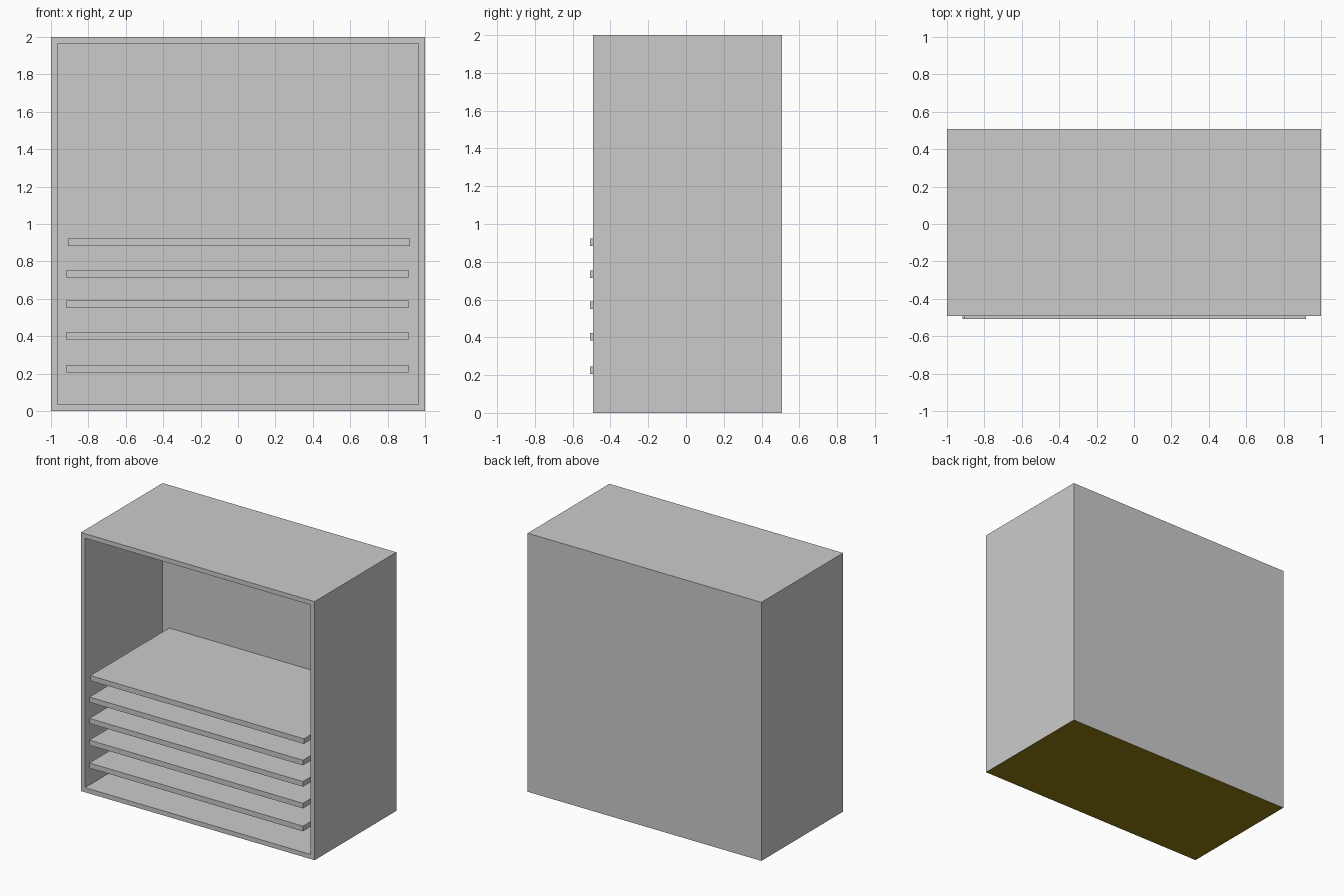
import bpy
import bmesh
from mathutils import Vector

if "Cube" in bpy.data.objects:
    bpy.data.objects.remove(bpy.data.objects["Cube"])


def material(name, rgb):
    m = bpy.data.materials.new(name)
    m.diffuse_color = (*rgb, 1.0)
    m.use_nodes = True
    m.node_tree.nodes["Principled BSDF"].inputs["Base Color"].default_value = m.diffuse_color
    return m


GREY = material("light_grey", (0.6, 0.6, 0.6))
OLIVE = material("dark_olive", (0.29, 0.215, 0.006))

FRONT, BACK, WALL = -0.492, 0.507, 0.05


def box(bm, lo, hi):
    verts = bmesh.ops.create_cube(bm, size=1)["verts"]
    lo, hi = Vector(lo), Vector(hi)
    for v in verts:
        v.co = (lo + hi) / 2 + v.co * (hi - lo)


def finish(name, bm, mats):
    mesh = bpy.data.meshes.new(name)
    bmesh.ops.recalc_face_normals(bm, faces=bm.faces)
    bm.to_mesh(mesh)
    bm.free()
    for m in mats:
        mesh.materials.append(m)
    obj = bpy.data.objects.new(name, mesh)
    bpy.context.collection.objects.link(obj)
    return obj


# Cabinet: a block whose front is inset and pushed in to form the open recess
bm = bmesh.new()
box(bm, (-1, FRONT, 0), (1, BACK, 2))
bm.normal_update()
front = next(f for f in bm.faces if f.normal.y < -0.9)
bmesh.ops.inset_region(bm, faces=[front], thickness=WALL)
pushed = bmesh.ops.extrude_discrete_faces(bm, faces=[front])["faces"][0]
for v in pushed.verts:
    v.co.y = BACK - WALL
# Olive underside
for f in bm.faces:
    if max(v.co.z for v in f.verts) < 0.001:
        f.material_index = 1
finish("cabinet", bm, [GREY, OLIVE])

# Shelves: thin boards reaching the back wall and poking out slightly in front
for i, z in enumerate((0.225, 0.402, 0.57, 0.735, 0.903)):
    shift = 0.005 if i == 4 else -0.003
    bm = bmesh.new()
    box(bm, (shift - 0.914, -0.507, z - 0.02), (shift + 0.914, BACK - WALL, z + 0.02))
    finish(f"shelf_{i + 1}", bm, [GREY])
